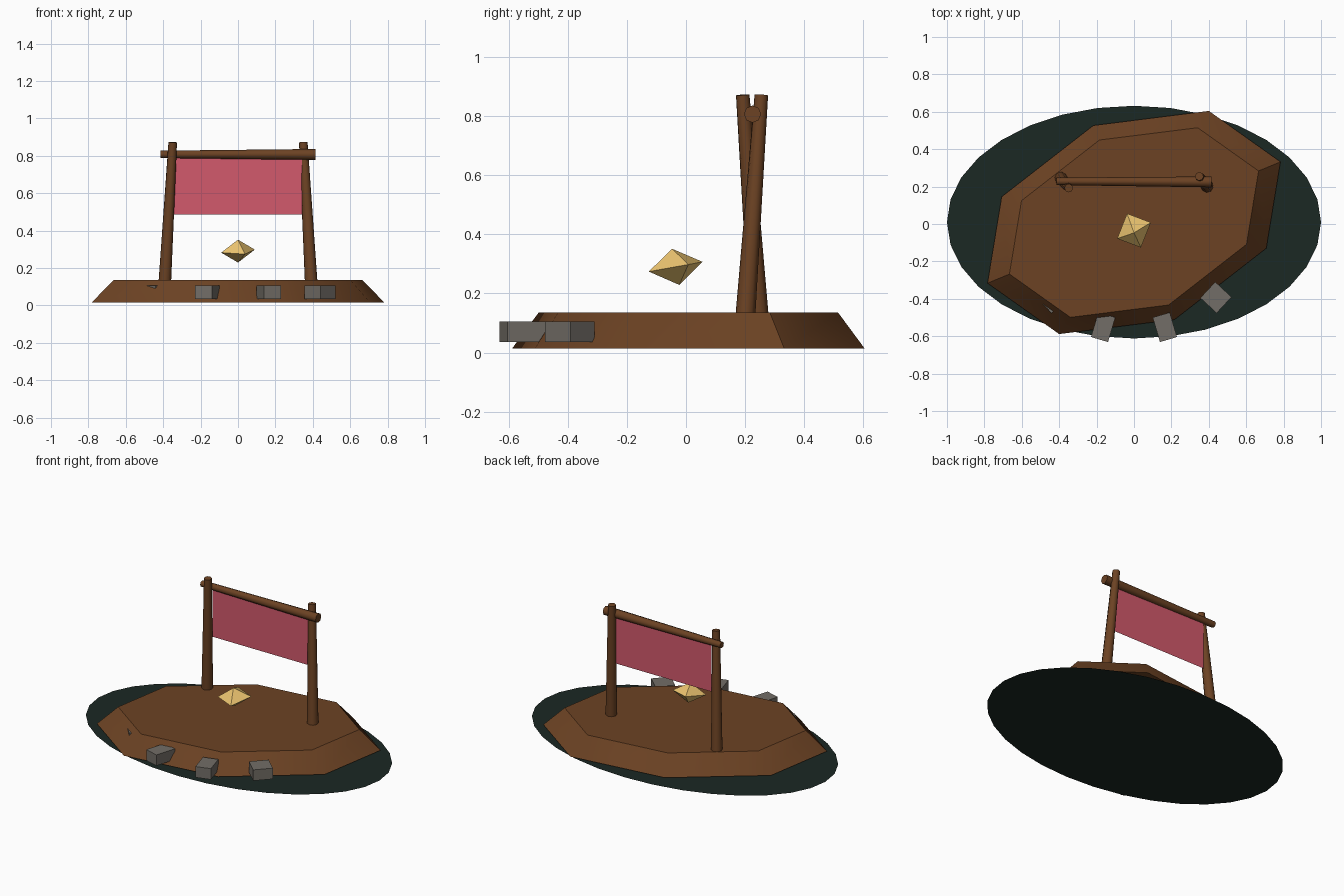
import bpy, bmesh
from math import radians, sin, cos, pi
from mathutils import Vector, Matrix

if "Cube" in bpy.data.objects:
    bpy.data.objects.remove(bpy.data.objects["Cube"])


def material(name, rgba):
    m = bpy.data.materials.new(name)
    m.diffuse_color = rgba
    m.use_nodes = True
    m.node_tree.nodes["Principled BSDF"].inputs["Base Color"].default_value = m.diffuse_color
    return m


WOOD = material("brown", (0.15, 0.055, 0.017, 1))
MOSS = material("dark_green", (0.011, 0.021, 0.017, 1))
CLOTH = material("red_cloth", (0.65, 0.10, 0.15, 0.88))
STONE = material("stone", (0.17, 0.155, 0.135, 1))
GOLD = material("gold", (0.83, 0.55, 0.16, 1))


def finish(name, bm, mat, smooth=None):
    bmesh.ops.recalc_face_normals(bm, faces=bm.faces)
    mesh = bpy.data.meshes.new(name)
    bm.to_mesh(mesh)
    bm.free()
    ob = bpy.data.objects.new(name, mesh)
    bpy.context.collection.objects.link(ob)
    mesh.materials.append(mat)
    if smooth:
        bpy.ops.object.select_all(action='DESELECT')
        ob.select_set(True)
        bpy.context.view_layer.objects.active = ob
        bpy.ops.object.shade_smooth_by_angle(angle=radians(smooth))
    return ob


def pole(name, a, b, r1, r2):
    a, b = Vector(a), Vector(b)
    d = b - a
    mtx = Matrix.Translation((a + b) / 2) @ d.to_track_quat('Z', 'Y').to_matrix().to_4x4()
    bm = bmesh.new()
    bmesh.ops.create_cone(bm, cap_ends=True, segments=8, radius1=r1, radius2=r2,
                          depth=d.length, matrix=mtx)
    finish(name, bm, WOOD, 50)


# Flat oval ground disc
bm = bmesh.new()
bm.faces.new([bm.verts.new((cos(i * pi / 16), 0.01 + 0.622 * sin(i * pi / 16), 0))
              for i in range(32)])
finish("ground_disc", bm, MOSS)

# Skewed eight-sided earth mound
bm = bmesh.new()
rings = [[bm.verts.new((s * 0.813 * cos(radians(60.5 + 45 * k)),
                        0.008 + s * 0.612 * sin(radians(77 + 45 * k)), z))
          for k in range(8)] for s, z in ((1, 0.014), (0.85, 0.135))]
for k in range(8):
    n = (k + 1) % 8
    bm.faces.new((rings[0][k], rings[0][n], rings[1][n], rings[1][k]))
for ring in rings:
    bm.faces.new(ring)
finish("earth_mound", bm, WOOD, 40)

# Leaning posts and crossbar
pole("left_post", (-0.392, 0.247, 0.11), (-0.349, 0.192, 0.872), 0.034, 0.023)
pole("right_post", (0.392, 0.200, 0.11), (0.349, 0.255, 0.872), 0.034, 0.023)
pole("crossbar", (0.415, 0.225, 0.807), (-0.415, 0.228, 0.807), 0.029, 0.020)

# Hanging cloth banner
bm = bmesh.new()
bm.faces.new([bm.verts.new((x, 0.226, z)) for x, z in
              ((-0.341, 0.485), (0.341, 0.485), (0.341, 0.80), (-0.341, 0.80))])
finish("banner", bm, CLOTH)

# Tilted gem: top, bottom and four waist points
bm = bmesh.new()
top = bm.verts.new((0, -0.047, 0.351))
bottom = bm.verts.new((0, -0.023, 0.229))
waist = [bm.verts.new(p) for p in ((0.09, 0.008, 0.298), (-0.037, 0.056, 0.307),
                                   (-0.09, -0.078, 0.282), (0.037, -0.126, 0.274))]
for i in range(4):
    for tip in (top, bottom):
        bm.faces.new((waist[i], waist[(i + 1) % 4], tip))
finish("gem", bm, GOLD)

# Edging stones, mirrored left and right
for label, x, y, ang, w, d in (("inner", 0.165, -0.552, 16.5, 0.095, 0.137),
                               ("outer", 0.438, -0.393, 47, 0.117, 0.119)):
    for side, s in (("right", 1), ("left", -1)):
        bm = bmesh.new()
        bmesh.ops.create_cube(bm, size=1, matrix=Matrix.Translation((s * x, y, 0.070))
                              @ Matrix.Rotation(radians(s * ang), 4, 'Z')
                              @ Matrix.Diagonal((w, d, 0.07, 1)))
        finish(f"{side}_{label}_stone", bm, STONE)
